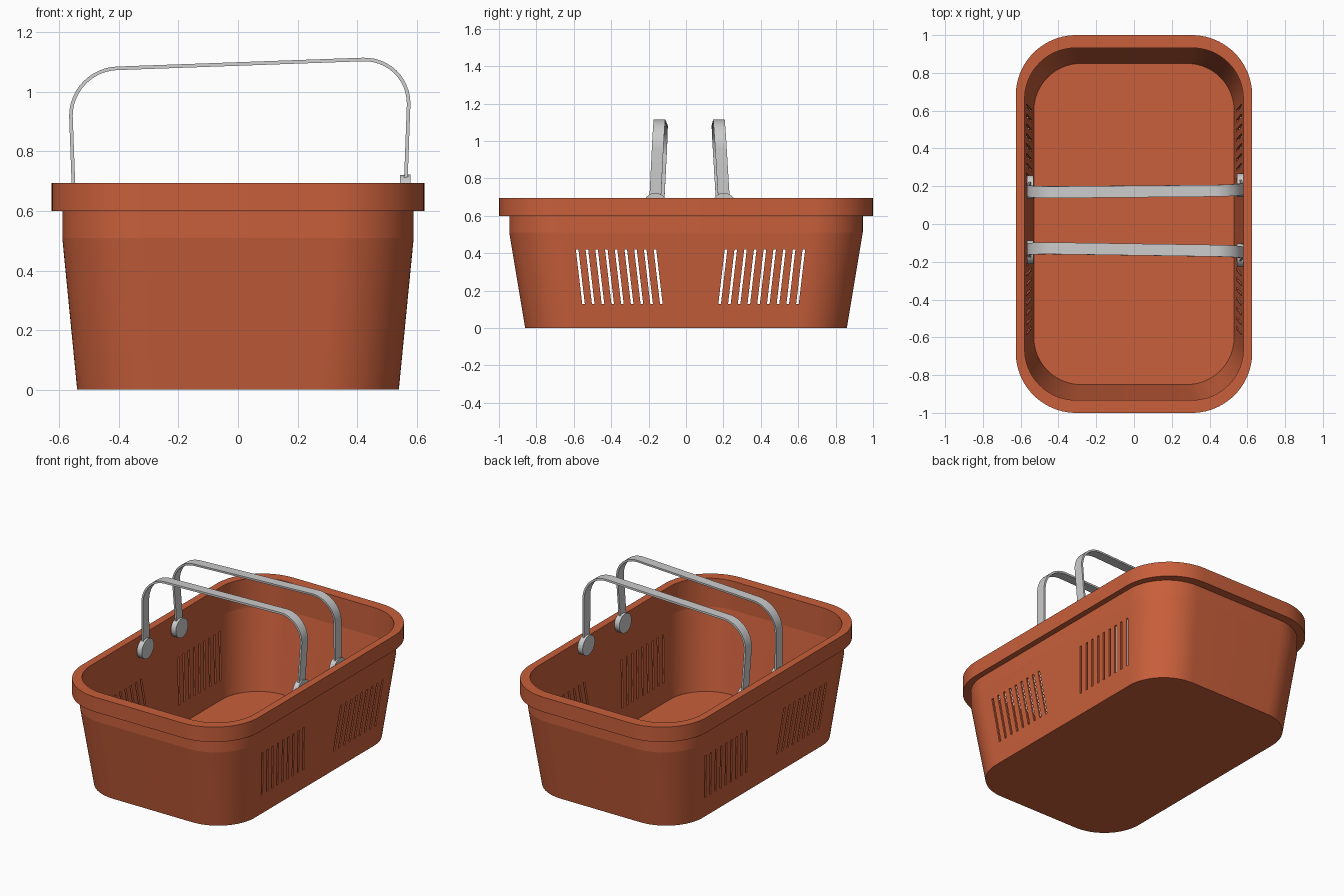
import bpy, bmesh
from math import sin, cos, pi, radians

if "Cube" in bpy.data.objects:
    bpy.data.objects.remove(bpy.data.objects["Cube"])

orange = bpy.data.materials.new("orange_plastic")
orange.diffuse_color = (0.58, 0.115, 0.044, 1)
orange.use_nodes = True
orange.node_tree.nodes["Principled BSDF"].inputs["Base Color"].default_value = orange.diffuse_color


def finish(bm, name, angle, mat=None):
    bmesh.ops.recalc_face_normals(bm, faces=bm.faces)
    me = bpy.data.meshes.new(name)
    bm.to_mesh(me)
    bm.free()
    ob = bpy.data.objects.new(name, me)
    bpy.context.collection.objects.link(ob)
    if mat:
        me.materials.append(mat)
    if angle:
        smooth(ob, angle)
    return ob


def smooth(ob, angle):
    bpy.ops.object.select_all(action='DESELECT')
    ob.select_set(True)
    bpy.context.view_layer.objects.active = ob
    bpy.ops.object.shade_smooth_by_angle(angle=radians(angle))


def rounded_ring(bm, hx, hy, r, z, seg=20):
    ring = []
    for q, (sx, sy) in enumerate([(1, 1), (-1, 1), (-1, -1), (1, -1)]):
        for i in range(seg + 1):
            a = (q + i / seg) * pi / 2
            ring.append(bm.verts.new((sx * (hx - r) + r * cos(a),
                                      sy * (hy - r) + r * sin(a), z)))
    return ring


def loft(bm, rings):
    for a, b in zip(rings, rings[1:]):
        n = len(a)
        for i in range(n):
            j = (i + 1) % n
            bm.faces.new((a[i], a[j], b[j], b[i]))
    bm.faces.new(rings[0])
    bm.faces.new(rings[-1])


# Basket shell: outside wall, overhanging rim, inside wall, floor
bm = bmesh.new()
profile = [(0.54, 0.86, 0.26, 0), (0.59, 0.945, 0.28, 0.51), (0.59, 0.945, 0.28, 0.6),
           (0.626, 1.0, 0.32, 0.6), (0.626, 1.0, 0.32, 0.695), (0.579, 0.932, 0.27, 0.695),
           (0.579, 0.932, 0.27, 0.51), (0.53, 0.85, 0.25, 0.012)]
loft(bm, [rounded_ring(bm, *p) for p in profile])
basket = finish(bm, "basket", 0, orange)

# Slanted vent slots, cut through both long sides
bm = bmesh.new()
for side in (-1, 1):
    for i in range(9):
        top = 0.19 + i * 0.052
        pts = [(top - 0.007, 0.42), (top + 0.007, 0.42),
               (top - 0.027, 0.13), (top - 0.041, 0.13)]
        loft(bm, [[bm.verts.new((x, 0.024 + side * y, z)) for y, z in pts]
                  for x in (-0.8, 0.8)])
cutter = finish(bm, "slot_cutter", 0)
cutter.hide_render = True
mod = basket.modifiers.new("slots", 'BOOLEAN')
mod.operation, mod.solver, mod.object = 'DIFFERENCE', 'EXACT', cutter
bpy.context.view_layer.objects.active = basket
bpy.ops.object.modifier_apply(modifier=mod.name)
bpy.data.objects.remove(cutter)
smooth(basket, 5)


# Carrying handles: flat bent strap with a pivot disc at each end
def handle(name, y_mid, yaw, lean):
    def place(x, y, z):
        return (x + 0.006, y_mid + y + yaw * x + lean * (1.1 - z), z + 0.036 * x)

    bm = bmesh.new()
    half, top, r, t, w = 0.573, 1.1, 0.16, 0.012, 0.031
    path = [(0.562, 0.64, 1, 0)]
    for i in range(13):
        a = i / 12 * pi / 2
        path.append((half - r + r * cos(a), top - r + r * sin(a), cos(a), sin(a)))
    path += [(-x, z, -nx, nz) for x, z, nx, nz in reversed(path)]
    loft(bm, [[bm.verts.new(place(x - nx * d, y, z - nz * d))
               for d, y in ((0, -w), (0, w), (t, w), (t, -w))] for x, z, nx, nz in path])
    for s in (-1, 1):
        loft(bm, [[bm.verts.new(place(s * x, 0.062 * cos(k * pi / 16),
                                      0.64 + 0.062 * sin(k * pi / 16)))
                   for k in range(32)] for x in (0.538, 0.573)])
    finish(bm, name, 30)


handle("front_handle", -0.135, -0.015, -0.05)
handle("back_handle", 0.172, 0.009, 0.06)
